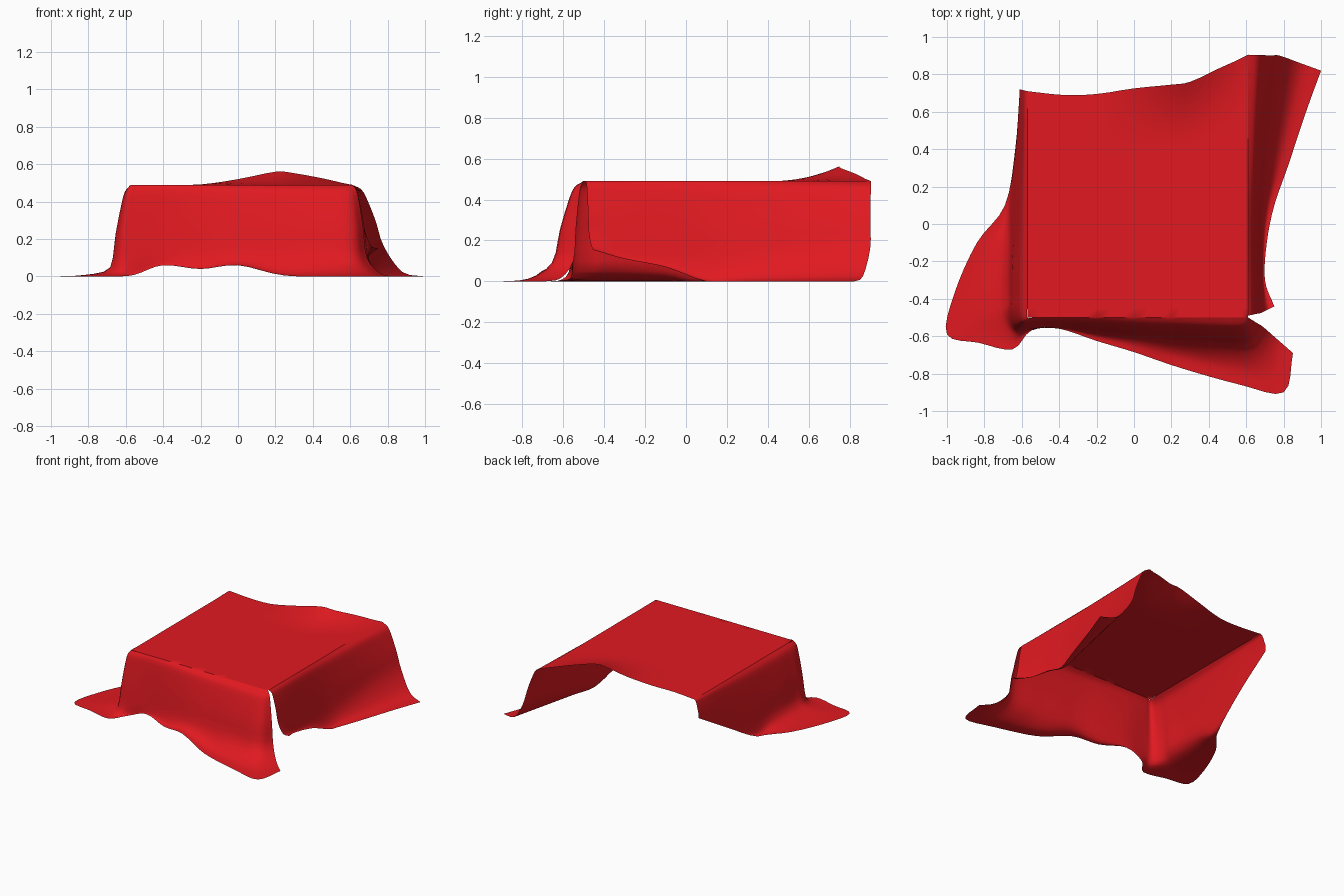
import bpy, bmesh
from mathutils import Vector

if "Cube" in bpy.data.objects:
    bpy.data.objects.remove(bpy.data.objects["Cube"])

H = 0.49  # height of the draped top


def spline(pts, n):
    """Catmull-Rom curve through pts, n steps per span."""
    p = [2 * pts[0] - pts[1]] + list(pts) + [2 * pts[-1] - pts[-2]]
    out = []
    for i in range(1, len(p) - 2):
        a, b, c, d = p[i - 1:i + 3]
        for k in range(n):
            t = k / n
            out.append(0.5 * (2 * b + (c - a) * t + (2 * a - 5 * b + 4 * c - d) * t * t
                              + (3 * b - a - 3 * c + d) * t ** 3))
    return out + [pts[-1]]


def add_grid(bm, rows):
    vs = [[bm.verts.new(p) for p in r] for r in rows]
    for i in range(len(vs) - 1):
        for j in range(len(vs[0]) - 1):
            f = bm.faces.new((vs[i][j], vs[i + 1][j], vs[i + 1][j + 1], vs[i][j + 1]))
            f.smooth = True


def skirt(bm, cols):
    """Each column: rim xy, wall foot xyz, hem xyz."""
    ctrl = []
    for tx, ty, fx, fy, fz, bx, by, bz in cols:
        t, f, b = Vector((tx, ty, H)), Vector((fx, fy, fz)), Vector((bx, by, bz))

        def wall(out, drop):
            return Vector((tx + (fx - tx) * out, ty + (fy - ty) * out, H + (fz - H) * drop))
        low = f.lerp(b, 0.45)
        low.z = fz + (bz - fz) * 0.85
        ctrl.append([t, wall(.3, .08), wall(.5, .27), wall(.75, .6), f, low, b])
    lines = [spline(c, 3) for c in ctrl]                       # down the cloth
    strips = [spline([l[j] for l in lines], 4) for j in range(len(lines[0]))]  # around it
    for s in strips:
        for p in s:
            p.z = max(p.z, 0.0)
    add_grid(bm, [[s[i] for s in strips] for i in range(len(strips[0]))])


bm = bmesh.new()

# Top panel with wavy back edge and a raised ripple: x, back y, ripple height
back = spline([Vector(v) for v in (
    (-.57, .71, 0), (-.38, .69, 0), (-.2, .695, .002), (0, .725, .03), (.2, .745, .07),
    (.3, .76, .062), (.45, .83, .035), (.55, .875, .012), (.61, .905, 0))], 3)
rows = []
for e in back:
    row = []
    for j in range(25):
        y = -.5 + (e.y + .5) * j / 24
        lift = max(0, (y - e.y + .32) / .32) ** 2
        row.append(Vector((e.x, y, H + e.z * lift)))
    rows.append(row)
add_grid(bm, rows)

# Right flap, back to front
skirt(bm, [
    (.61, .905, .78, .9, .16, 1, .82, 0),
    (.61, .6, .74, .6, .14, .92, .6, 0),
    (.61, .3, .71, .3, .10, .82, .3, 0),
    (.61, .1, .69, .1, .08, .75, .1, 0),
    (.61, -.1, .68, -.1, .12, .71, -.1, .07),
    (.61, -.3, .68, -.3, .18, .70, -.3, .11),
    (.61, -.49, .68, -.475, .24, .75, -.44, .15)])

# Front flap, folded corner and left flap
skirt(bm, [
    (.61, -.5, .69, -.55, .10, .85, -.69, 0),
    (.56, -.5, .62, -.65, .09, .80, -.90, 0),
    (.4, -.5, .42, -.64, .10, .57, -.86, 0),
    (.2, -.5, .2, -.62, .10, .25, -.77, .005),
    (0, -.5, 0, -.6, .12, 0, -.685, .06),
    (-.2, -.5, -.2, -.57, .12, -.2, -.625, .04),
    (-.4, -.5, -.4, -.55, .12, -.4, -.56, .06),
    (-.53, -.5, -.56, -.56, .10, -.55, -.57, .01),
    (-.57, -.5, -.64, -.56, .05, -.65, -.67, 0),
    (-.57, -.44, -.68, -.48, .05, -.83, -.635, 0),
    (-.57, -.36, -.68, -.4, .05, -1, -.59, 0),
    (-.57, -.25, -.68, -.26, .05, -.96, -.37, 0),
    (-.57, -.1, -.67, -.1, .05, -.84, -.1, 0),
    (-.57, .1, -.66, .1, .05, -.69, .1, 0),
    (-.57, .4, -.63, .4, .21, -.635, .4, .17),
    (-.57, .71, -.61, .72, .40, -.61, .72, .36)])

bmesh.ops.remove_doubles(bm, verts=bm.verts, dist=0.0005)
me = bpy.data.meshes.new("draped_cloth")
bm.to_mesh(me)
bm.free()
cloth = bpy.data.objects.new("draped_cloth", me)
bpy.context.collection.objects.link(cloth)

mat = bpy.data.materials.new("red_fabric")
mat.diffuse_color = (0.75, 0.01, 0.015, 1)
mat.use_nodes = True
mat.node_tree.nodes["Principled BSDF"].inputs["Base Color"].default_value = mat.diffuse_color
me.materials.append(mat)
